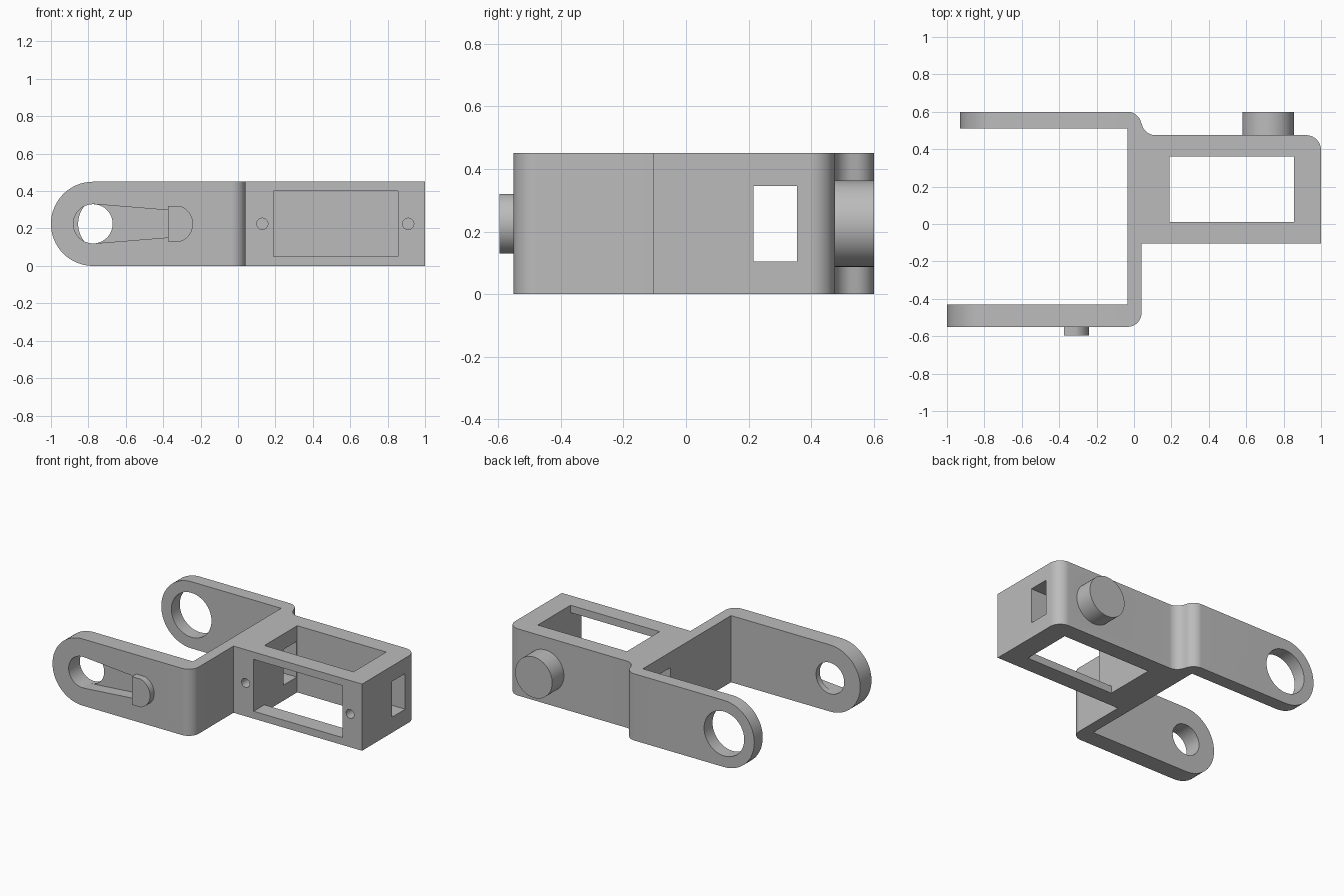
import bpy, bmesh, math

H = 0.45            # bracket height
MID = H / 2

if "Cube" in bpy.data.objects:
    bpy.data.objects.remove(bpy.data.objects["Cube"])

grey = bpy.data.materials.new("bracket grey")
grey.use_nodes = True
grey.diffuse_color = (0.5, 0.5, 0.5, 1)
grey.node_tree.nodes["Principled BSDF"].inputs["Base Color"].default_value = (0.5, 0.5, 0.5, 1)


def arc(cx, cy, r, start, end, steps=14):
    angles = [math.radians(start + (end - start) * i / steps) for i in range(steps + 1)]
    return [(cx + r * math.cos(a), cy + r * math.sin(a)) for a in angles]


def circle(cx, cz, r):
    return arc(cx, cz, r, 0, 360, 48)[:-1]


def prism(name, pts, lo, hi, axis="y"):
    """Extrude a profile along z (points are x, y) or along y (points are x, z)."""
    place = (lambda p: (p[0], p[1], lo)) if axis == "z" else (lambda p: (p[0], lo, p[1]))
    bm = bmesh.new()
    face = bm.faces.new([bm.verts.new(place(p)) for p in pts])
    made = bmesh.ops.extrude_face_region(bm, geom=[face])["geom"]
    shift = (0, 0, hi - lo) if axis == "z" else (0, hi - lo, 0)
    bmesh.ops.translate(bm, vec=shift, verts=[g for g in made if isinstance(g, bmesh.types.BMVert)])
    bmesh.ops.recalc_face_normals(bm, faces=bm.faces)
    mesh = bpy.data.meshes.new(name)
    bm.to_mesh(mesh)
    bm.free()
    mesh.materials.append(grey)
    ob = bpy.data.objects.new(name, mesh)
    bpy.context.collection.objects.link(ob)
    return ob


def rect(x0, x1, y0, y1):
    return [(x0, y0), (x1, y0), (x1, y1), (x0, y1)]


def combine(target, tool, operation="DIFFERENCE"):
    """Apply a boolean and discard the tool."""
    tool.hide_render = True
    mod = target.modifiers.new("shape", "BOOLEAN")
    mod.operation, mod.solver, mod.object = operation, "EXACT", tool
    bpy.context.view_layer.objects.active = target
    bpy.ops.object.modifier_apply(modifier=mod.name)
    bpy.data.objects.remove(tool)


# Plan outline: two arms, the cross web and the housing block
outline = [(-1, -0.55)]
outline += arc(-0.035, -0.475, 0.075, -90, 0)
outline += [(0.04, -0.105), (1, -0.105)]
outline += arc(0.92, 0.395, 0.08, 0, 90)
outline += arc(0.115, 0.55, 0.075, -90, -165)
outline += arc(-0.035, 0.525, 0.075, 15, 90)
outline += [(-0.93, 0.6), (-0.93, 0.51), (-0.035, 0.51), (-0.035, -0.43), (-1, -0.43)]
bracket = prism("bracket", outline, 0, H, "z")

# Rounded arm ends with pivot holes
for cx, hole, y0, y1 in ((-0.775, 0.105, -0.7, -0.3), (-0.705, 0.15, 0.4, 0.7)):
    end = arc(cx, MID, MID, 90, 270, 32)
    end += [(cx, -0.1), (cx - 0.4, -0.1), (cx - 0.4, H + 0.1), (cx, H + 0.1)]
    combine(bracket, prism("end_cutter", end, y0, y1))
    combine(bracket, prism("pivot_cutter", circle(cx, MID, hole), y0, y1))

# Hood on the front arm and pivot boss on the housing back
hood = [(-0.375, 0.32), (-0.375, 0.13)] + arc(-0.34, MID, 0.1, -72, 72)
combine(bracket, prism("hood", hood, -0.595, -0.54), "UNION")
combine(bracket, prism("pivot_boss", circle(0.717, MID, 0.138), 0.44, 0.6), "UNION")

# Tapered lever recess running under the hood
slot = [(-0.77, 0.12), (-0.375, 0.152), (-0.31, 0.157),
        (-0.31, 0.293), (-0.375, 0.298), (-0.77, 0.33)]
combine(bracket, prism("slot_cutter", slot, -0.57, -0.47))

# Housing cavity, front window, lengthwise cable opening and screw holes
combine(bracket, prism("cavity_cutter", rect(0.19, 0.855, 0.01, 0.36), -0.1, H + 0.1, "z"))
combine(bracket, prism("window_cutter", rect(0.19, 0.855, 0.05, 0.4), -0.2, 0.1))
combine(bracket, prism("cable_cutter", rect(-0.2, 1.1, 0.215, 0.355), 0.105, 0.345, "z"))
for x in (0.13, 0.91):
    combine(bracket, prism("screw_cutter", circle(x, MID, 0.03), -0.2, 0.08))

# Smooth curved faces, crisp edges
bpy.ops.object.select_all(action="DESELECT")
bracket.select_set(True)
bpy.context.view_layer.objects.active = bracket
bpy.ops.object.shade_smooth_by_angle(angle=math.radians(30))
